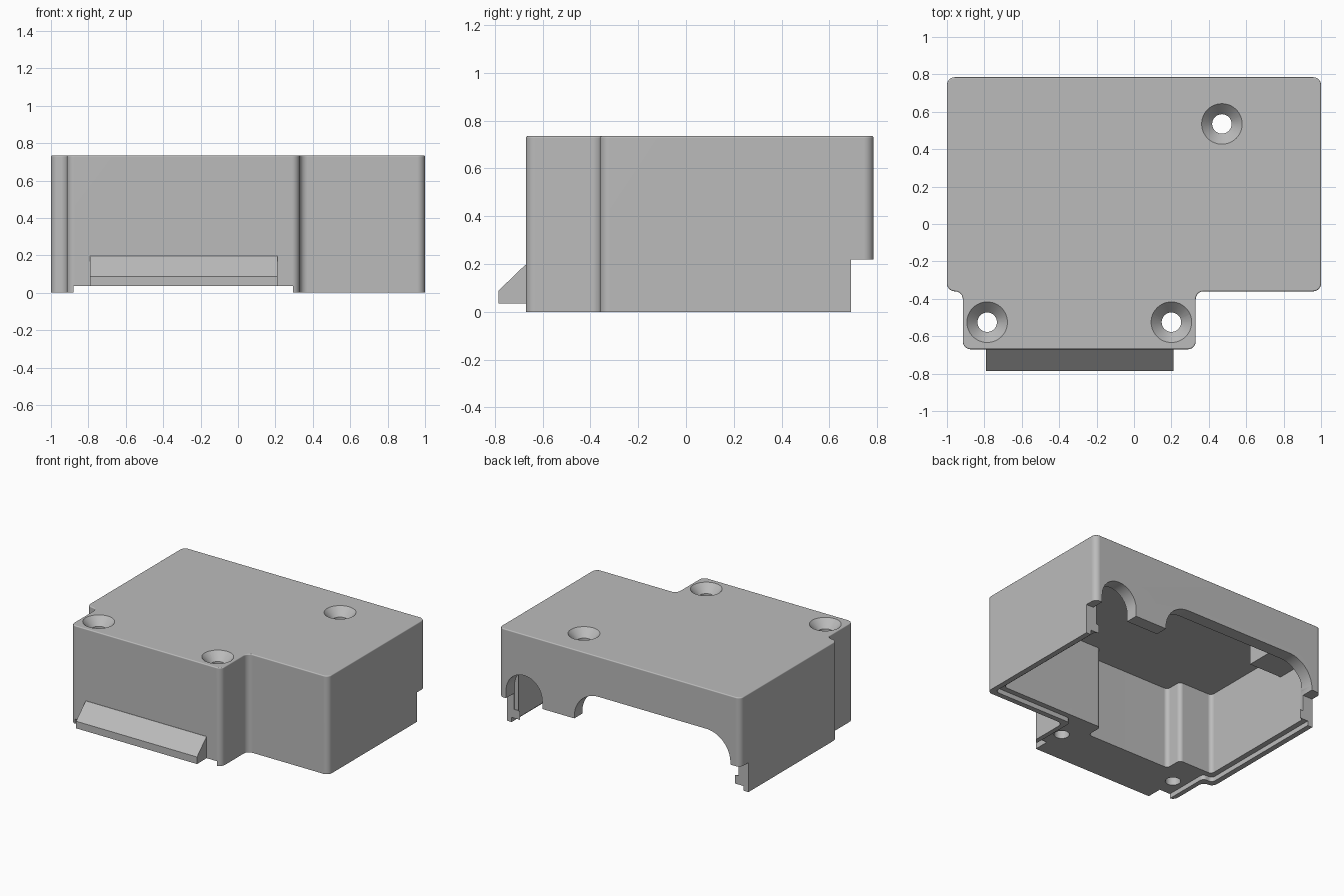
import bpy, bmesh, math
from mathutils import Vector

cube = bpy.data.objects.get("Cube")
if cube:
    bpy.data.objects.remove(cube, do_unlink=True)

grey = bpy.data.materials.new("plain grey")
grey.use_nodes = True
COLOUR = (0.5, 0.5, 0.5, 1)
grey.diffuse_color = COLOUR
grey.node_tree.nodes["Principled BSDF"].inputs["Base Color"].default_value = COLOUR

HEIGHT, LIP = 0.735, 0.035


def finish(name, bm):
    bmesh.ops.recalc_face_normals(bm, faces=bm.faces)
    mesh = bpy.data.meshes.new(name)
    bm.to_mesh(mesh)
    bm.free()
    mesh.materials.append(grey)
    obj = bpy.data.objects.new(name, mesh)
    bpy.context.collection.objects.link(obj)
    return obj


def prism(name, points, axis, low, high, corner=0, top=0):
    """Extrude an outline along z, y or x, optionally rounding its corners and top rim."""
    place = {"z": lambda a, b, t: (a, b, t),
             "y": lambda a, b, t: (a, t, b),
             "x": lambda a, b, t: (t, a, b)}[axis]
    along = Vector(place(0, 0, 1))
    bm = bmesh.new()
    face = bm.faces.new([bm.verts.new(place(a, b, low)) for a, b in points])
    new = bmesh.ops.extrude_face_region(bm, geom=[face])["geom"]
    bmesh.ops.translate(bm, vec=along * (high - low),
                        verts=[v for v in new if isinstance(v, bmesh.types.BMVert)])
    bmesh.ops.recalc_face_normals(bm, faces=bm.faces)

    def bevel(edges, size):
        bmesh.ops.bevel(bm, geom=edges, offset=size, segments=6, profile=0.5,
                        affect='EDGES', clamp_overlap=True)
    if corner:
        bevel([e for e in bm.edges
               if abs((e.verts[0].co - e.verts[1].co).dot(along)) > 1e-4], corner)
    if top:
        bevel([e for e in bm.edges if all(abs(v.co.z - high) < 1e-4 for v in e.verts)], top)
    return finish(name, bm)


def box(x0, x1, y0, y1):
    return [(x0, y0), (x1, y0), (x1, y1), (x0, y1)]


def cone(name, x, y, z0, z1, r0, r1):
    bm = bmesh.new()
    bmesh.ops.create_cone(bm, cap_ends=True, segments=48, radius1=r0, radius2=r1, depth=z1 - z0)
    bmesh.ops.translate(bm, vec=(x, y, (z0 + z1) / 2), verts=bm.verts)
    return finish(name, bm)


def combine(target, tool, operation='DIFFERENCE'):
    tool.hide_render = True
    mod = target.modifiers.new("combine", 'BOOLEAN')
    mod.operation, mod.object, mod.solver = operation, tool, 'EXACT'
    bpy.context.view_layer.objects.active = target
    bpy.ops.object.modifier_apply(modifier=mod.name)
    bpy.data.objects.remove(tool, do_unlink=True)


def arc(cx, cz, r, start, end, steps=16):
    angles = [math.radians(start + (end - start) * i / steps) for i in range(steps + 1)]
    return [(cx + r * math.cos(a), cz + r * math.sin(a)) for a in angles]


def tee(x0, x1, y0, y1, tab0, tab1, tab_front):
    return [(x0, y0), (tab0, y0), (tab0, tab_front), (tab1, tab_front),
            (tab1, y0), (x1, y0), (x1, y1), (x0, y1)]


# Outer shell with the narrower front tab
cover = prism("cover", tee(-1, 1, -0.36, 0.785, -0.915, 0.33, -0.67),
              "z", 0, HEIGHT, 0.042, 0.036)

# Cavity, with a shallow recess between the two front screw blocks
combine(cover, prism("cavity", tee(-0.92, 0.92, -0.28, 0.69, -0.64, 0.06, -0.41),
                     "z", -0.1, 0.65, 0.03))

# Stepped rim round the underside
combine(cover, prism("rim_step", tee(-0.96, 0.96, -0.32, 0.9, -0.88, 0.295, -0.9),
                     "z", -0.1, LIP, 0.03))

# Raised back edge
combine(cover, prism("back_step", box(-1.2, 1.2, 0.69, 1), "z", -0.1, 0.22))

# Cable arch and wide round-cornered opening in the back wall
arch = [(0.94, 0.1)] + arc(0.79, 0.28, 0.15, 0, 180) + [(0.64, 0.1)]
combine(cover, prism("arch_cutter", arch, "y", 0.685, 1))
opening = ([(0.375, 0.1)] + arc(0.175, 0.235, 0.2, 0, 90)
           + arc(-0.717, 0.235, 0.2, 90, 180) + [(-0.917, 0.1)])
combine(cover, prism("opening_cutter", opening, "y", 0.6, 1))

# Countersunk screw holes
for x, y in [(-0.785, -0.525), (0.2, -0.525), (0.47, 0.535)]:
    combine(cover, cone("hole_cutter", x, y, -0.1, 0.9, 0.052, 0.052))
    combine(cover, cone("sink_cutter", x, y, 0.665, 0.745, 0.042, 0.118))

# Wedge ledge on the front
ledge = prism("front_ledge", [(-0.665, LIP), (-0.785, LIP), (-0.785, 0.088), (-0.672, 0.197),
                              (-0.665, 0.197)], "x", -0.79, 0.21)

# Small support block under the roof, in the back corner
block = prism("corner_block", box(-0.925, -0.65, 0.45, 0.695), "z", 0.47, 0.655)

# Smooth the rounded parts and keep the flats flat
for obj in (cover, ledge, block):
    bpy.ops.object.select_all(action='DESELECT')
    obj.select_set(True)
    bpy.context.view_layer.objects.active = obj
    bpy.ops.object.shade_smooth_by_angle(angle=math.radians(30))
normals = cover.modifiers.new("even_normals", 'WEIGHTED_NORMAL')
normals.keep_sharp = True
